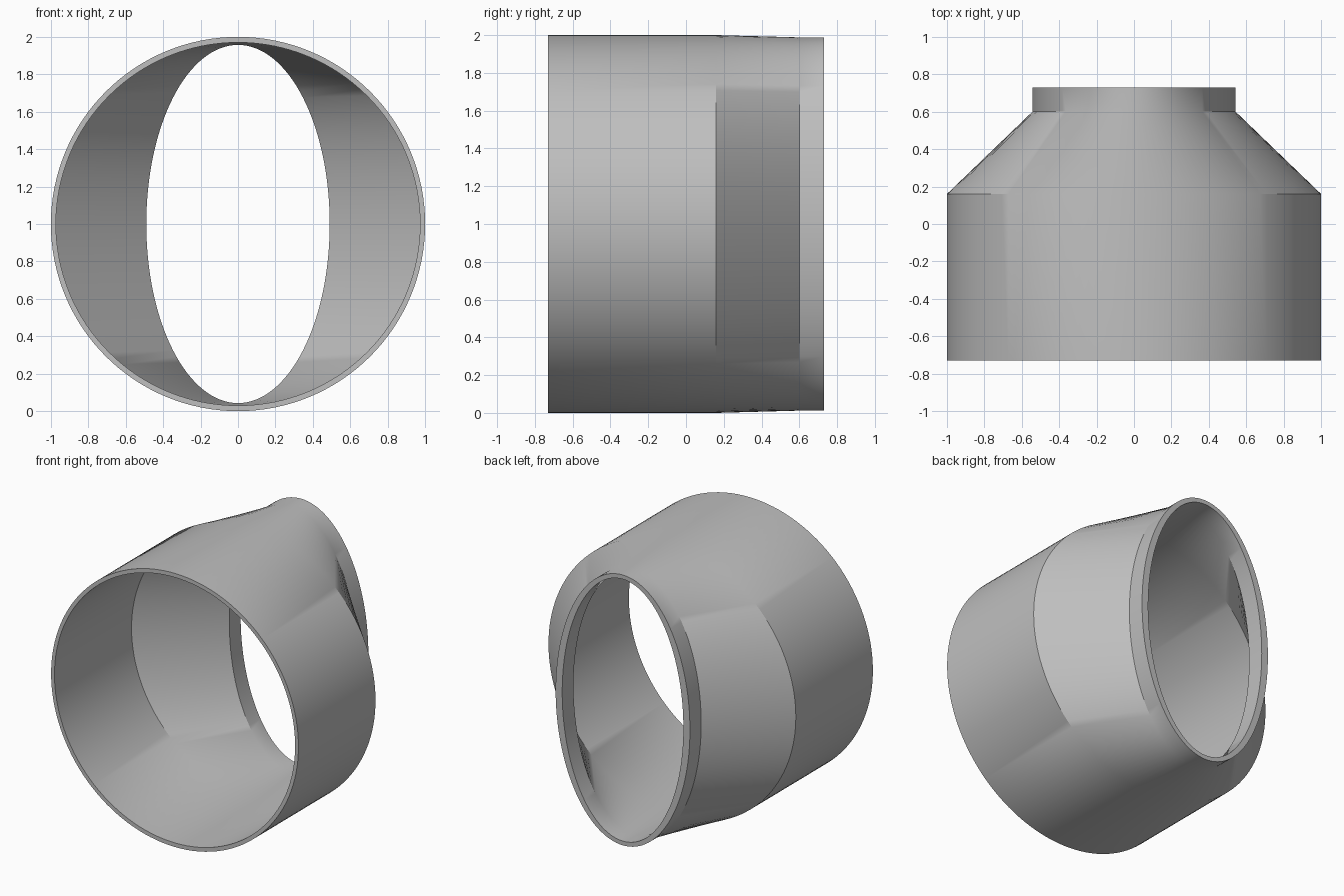
import bpy, bmesh, math

if "Cube" in bpy.data.objects:
    bpy.data.objects.remove(bpy.data.objects["Cube"])

N = 128
# closed wall profile: (y, half width x, half height z), outside then inside
SECTIONS = [
    (-0.73, 1.0, 1.0), (0.16, 1.0, 1.0), (0.60, 0.543, 0.988), (0.73, 0.543, 0.988),
    (0.73, 0.49, 0.957), (0.60, 0.49, 0.957), (0.16, 0.973, 0.97), (-0.73, 0.973, 0.97),
]

bm = bmesh.new()
rings = []
for y, rx, rz in SECTIONS:
    rings.append([bm.verts.new((rx * math.cos(2 * math.pi * i / N), y,
                                1 + rz * math.sin(2 * math.pi * i / N)))
                  for i in range(N)])

# bridge consecutive rings all the way around the wall
for a, b in zip(rings, rings[1:] + rings[:1]):
    for i in range(N):
        j = (i + 1) % N
        bm.faces.new((a[i], a[j], b[j], b[i]))
bmesh.ops.recalc_face_normals(bm, faces=bm.faces)

mesh = bpy.data.meshes.new("reducer_sleeve")
bm.to_mesh(mesh)
bm.free()
sleeve = bpy.data.objects.new("reducer_sleeve", mesh)
bpy.context.collection.objects.link(sleeve)

# plain grey plastic
grey = bpy.data.materials.new("light_grey")
grey.diffuse_color = (0.52, 0.52, 0.52, 1)
grey.use_nodes = True
grey.node_tree.nodes["Principled BSDF"].inputs["Base Color"].default_value = grey.diffuse_color
mesh.materials.append(grey)

bpy.context.view_layer.objects.active = sleeve
sleeve.select_set(True)
bpy.ops.object.shade_smooth_by_angle(angle=math.radians(30))
